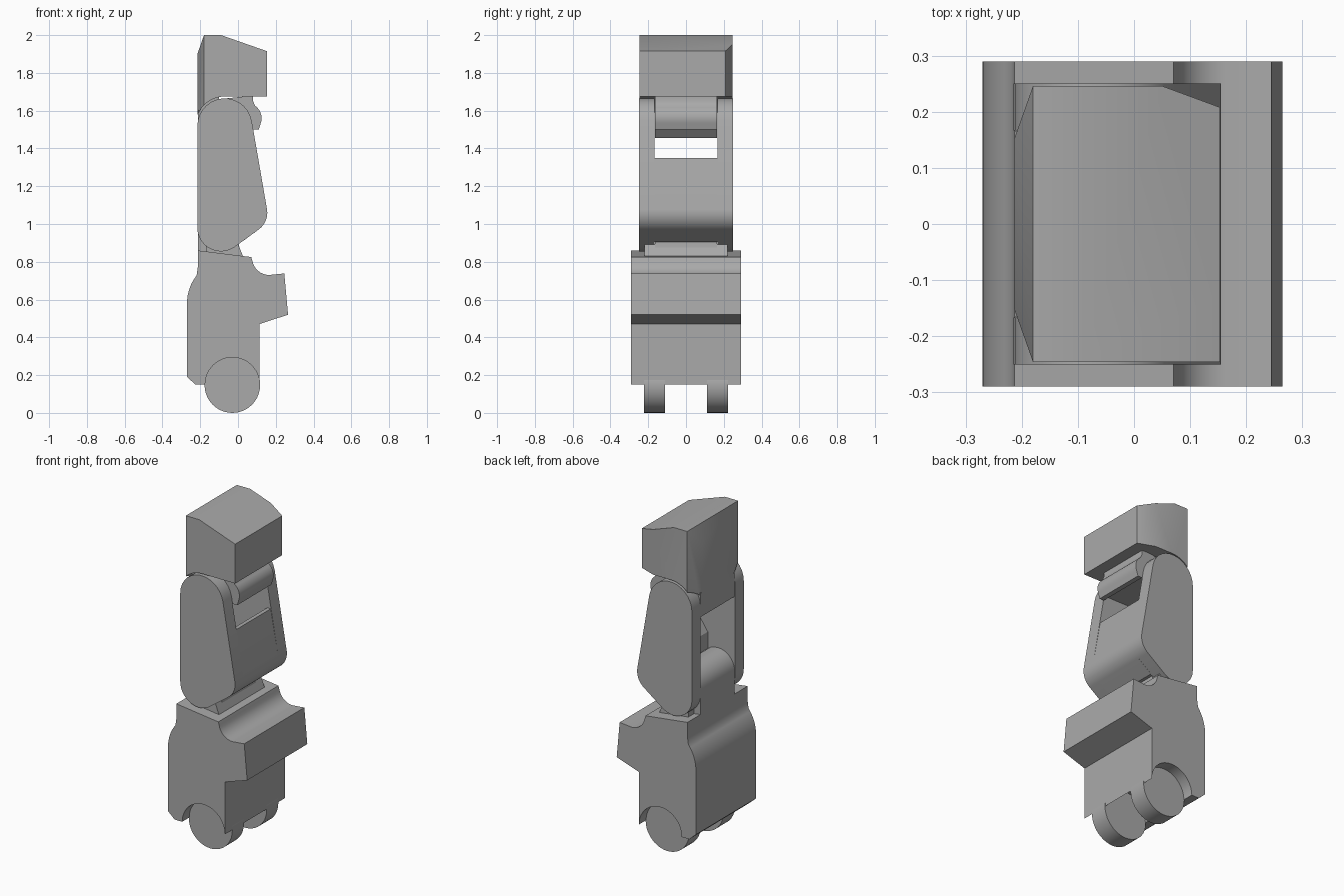
import bpy, bmesh
from math import cos, sin, radians
from mathutils import Vector

cube = bpy.data.objects.get("Cube")
if cube:
    bpy.data.objects.remove(cube, do_unlink=True)

grey = bpy.data.materials.new("plain grey")
grey.use_nodes = True
grey.diffuse_color = (0.4, 0.4, 0.4, 1)
grey.node_tree.nodes["Principled BSDF"].inputs["Base Color"].default_value = grey.diffuse_color


def arc(cx, cz, r, start, end, steps=14):
    """Points along a circular arc, angles in degrees."""
    angles = [radians(start + (end - start) * i / steps) for i in range(steps + 1)]
    return [(cx + r * cos(a), cz + r * sin(a)) for a in angles]


def prism(name, profile, low, high, upright=False):
    """Extrude an x-z profile along y, or an x-y outline along z."""
    bm = bmesh.new()
    place = (lambda a, b: (a, b, low)) if upright else (lambda a, b: (a, low, b))
    face = bm.faces.new([bm.verts.new(place(a, b)) for a, b in profile])
    push = Vector((0, 0, high - low)) if upright else Vector((0, high - low, 0))
    out = bmesh.ops.extrude_face_region(bm, geom=[face])
    bmesh.ops.translate(bm, vec=push, verts=[v for v in out["geom"] if isinstance(v, bmesh.types.BMVert)])
    bmesh.ops.recalc_face_normals(bm, faces=bm.faces)
    mesh = bpy.data.meshes.new(name)
    bm.to_mesh(mesh)
    bm.free()
    mesh.materials.append(grey)
    obj = bpy.data.objects.new(name, mesh)
    bpy.context.collection.objects.link(obj)
    return obj


def smooth(obj):
    bpy.ops.object.select_all(action="DESELECT")
    obj.select_set(True)
    bpy.context.view_layer.objects.active = obj
    bpy.ops.object.shade_smooth_by_angle(angle=radians(28))


parts = []

# Lower body with a wheel arch, front ledge and rounded back
base = [(-0.27, 0.19), (-0.225, 0.15)]
base += arc(-0.03, 0.15, 0.144, 180, 0, 24)
base += [(0.114, 0.47), (0.265, 0.52), (0.245, 0.738)]
base += arc(0.165, 0.82, 0.09, 270, 190, 8)
base += [(0.07, 0.825), (-0.213, 0.86), (-0.213, 0.77)]
base += arc(-0.03, 0.58, 0.24, 142, 180, 8)
parts.append(prism("lower_body", base, -0.29, 0.29))

# Wheels
for side, name in ((1, "back_wheel"), (-1, "front_wheel")):
    wheel = arc(-0.03, 0.147, 0.147, 0, 351, 39)
    parts.append(prism(name, wheel, *sorted((side * 0.11, side * 0.222))))

# Waist joint: rounded tongue on a wider collar
tongue = [(-0.213, 0.76), (0.02, 0.82), (0.0, 0.91)]
tongue += arc(-0.1, 1.0, 0.113, 0, 180)
parts.append(prism("waist_tongue", tongue, -0.165, 0.165))
collar = [(-0.17, 0.83), (0.03, 0.82), (0.0, 0.895), (-0.17, 0.895)]
parts.append(prism("waist_collar", collar, -0.22, 0.22))

# Torso side plates
lower_curve = arc(-0.09, 0.98, 0.125, 180, 306) + arc(0.045, 1.06, 0.11, -54, 9.8)
plate = arc(-0.07, 1.52, 0.145, 9.8, 180) + lower_curve
parts.append(prism("torso_plate_back", plate, 0.167, 0.25))
parts.append(prism("torso_plate_front", plate, -0.25, -0.167))

# Torso chest wall below the window, with a sloping inner face
chest = [(-0.03, 1.19), (-0.03, 0.905), (0.02, 0.905)]
chest += arc(0.045, 1.06, 0.11, -54, 9.8) + [(0.104, 1.35), (0.08, 1.35)]
parts.append(prism("chest_wall", chest, -0.17, 0.17))

# Head: side profile trimmed by the plan outline
head_profile = [(-0.215, 1.9), (-0.18, 2.0), (-0.09, 2.0), (0.153, 1.915), (0.153, 1.675)]
head_profile += arc(-0.07, 1.52, 0.155, 90, 158, 10)
plan = [(-0.18, 0.246), (0.05, 0.246), (0.153, 0.208), (0.153, -0.246),
        (-0.18, -0.246), (-0.214, -0.15), (-0.214, 0.15)]
head = prism("head", head_profile, -0.3, 0.3)
trim = prism("head_trim", plan, 1.4, 2.1, upright=True)
cut = head.modifiers.new("trim", "BOOLEAN")
cut.operation, cut.solver, cut.object = "INTERSECT", "EXACT", trim
bpy.context.view_layer.objects.active = head
bpy.ops.object.modifier_apply(modifier="trim")
bpy.data.objects.remove(trim, do_unlink=True)
parts.append(head)

# Neck: rear skirt between the plates and rounded front lug
skirt = [(-0.213, 1.6), (-0.213, 1.455), (-0.14, 1.455), (-0.1, 1.5), (-0.1, 1.68), (-0.17, 1.66)]
parts.append(prism("neck_skirt", skirt, -0.165, 0.165))
lug = [(-0.11, 1.66), (-0.11, 1.53), (0.06, 1.53), (0.08, 1.5), (0.11, 1.5)]
lug += arc(0.045, 1.56, 0.08, -20, 55, 8) + [(0.08, 1.65), (0.08, 1.68)]
parts.append(prism("neck_lug", lug, -0.165, 0.165))

for part in parts:
    smooth(part)
